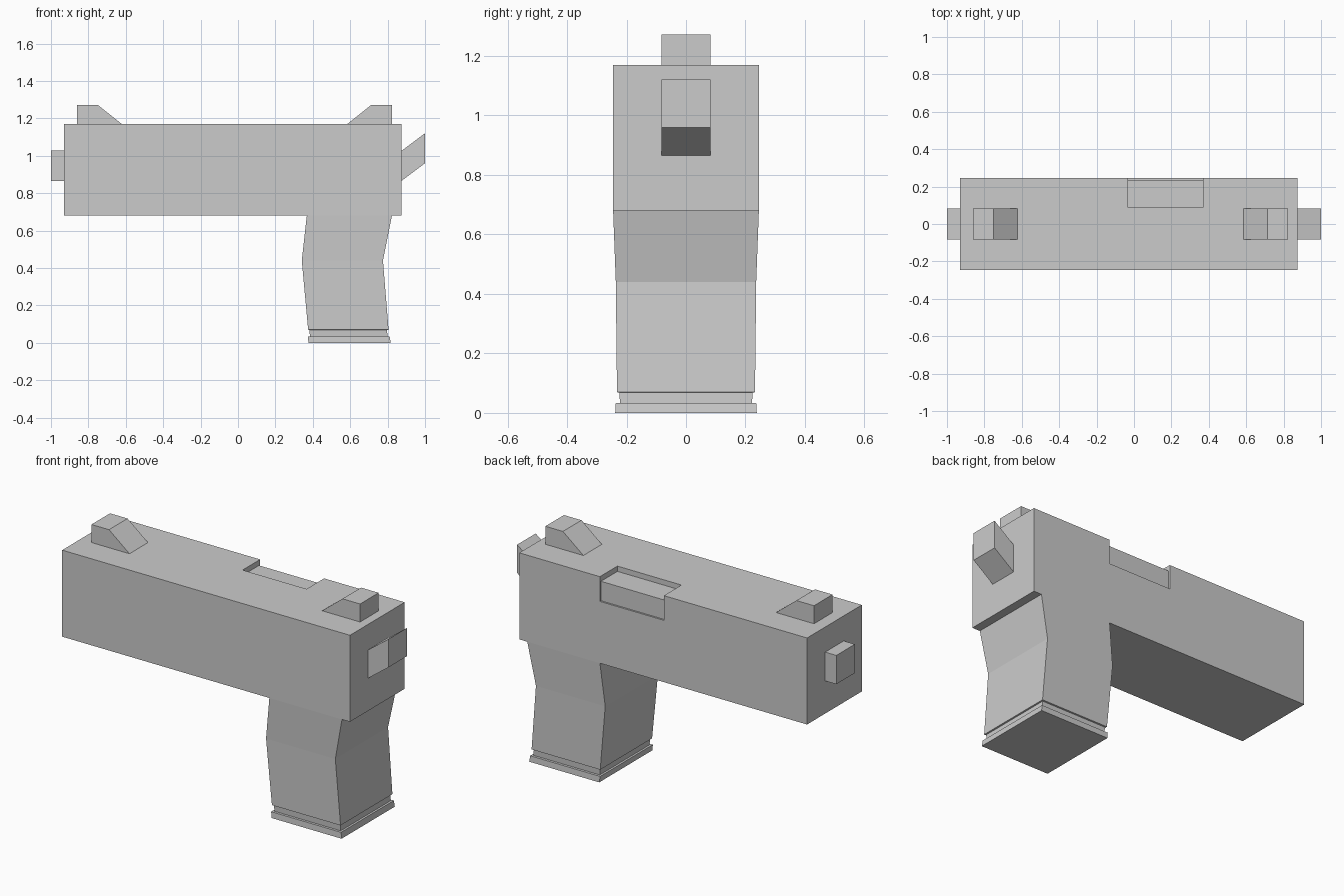
import bpy, bmesh

if "Cube" in bpy.data.objects:
    bpy.data.objects.remove(bpy.data.objects["Cube"])


def make(name, bm):
    bmesh.ops.recalc_face_normals(bm, faces=bm.faces)
    me = bpy.data.meshes.new(name)
    bm.to_mesh(me)
    bm.free()
    ob = bpy.data.objects.new(name, me)
    bpy.context.collection.objects.link(ob)
    return ob


def extrude_profile(name, pts, half):
    """Side (x, z) profile extruded symmetrically along y."""
    bm = bmesh.new()
    f = bm.faces.new([bm.verts.new((x, -half, z)) for x, z in pts])
    r = bmesh.ops.extrude_face_region(bm, geom=[f])
    for v in r["geom"]:
        if isinstance(v, bmesh.types.BMVert):
            v.co.y = half
    return make(name, bm)


def loft(name, rings):
    """Rectangular rings (x0, x1, half y, z) bridged into a capped solid."""
    bm = bmesh.new()
    loops = [[bm.verts.new(p) for p in ((a, -h, z), (b, -h, z), (b, h, z), (a, h, z))]
             for a, b, h, z in rings]
    for lo, hi in zip(loops, loops[1:]):
        for i in range(4):
            j = (i + 1) % 4
            bm.faces.new((lo[i], lo[j], hi[j], hi[i]))
    bm.faces.new(loops[0][::-1])
    bm.faces.new(loops[-1])
    return make(name, bm)


# Main slide block
body = extrude_profile("body", [(-0.93, 0.68), (0.873, 0.68), (0.873, 1.17), (-0.93, 1.17)], 0.245)

# Shallow L-shaped recess on the top/back corner for the side port
bm = bmesh.new()
section = [(0.088, 1.14), (0.235, 1.14), (0.235, 1.03), (0.4, 1.03), (0.4, 1.3), (0.088, 1.3)]
f = bm.faces.new([bm.verts.new((-0.033, y, z)) for y, z in section])
r = bmesh.ops.extrude_face_region(bm, geom=[f])
for v in r["geom"]:
    if isinstance(v, bmesh.types.BMVert):
        v.co.x = 0.368
cutter = make("port_cutter", bm)
cutter.hide_render = True
cutter.hide_viewport = True
cutter.display_type = 'WIRE'
mod = body.modifiers.new("port", 'BOOLEAN')
mod.operation = 'DIFFERENCE'
mod.solver = 'EXACT'
mod.object = cutter

# Sights, muzzle and hammer
extrude_profile("front_sight", [(-0.86, 1.17), (-0.622, 1.17), (-0.75, 1.272), (-0.86, 1.272)], 0.083)
extrude_profile("rear_sight", [(0.585, 1.17), (0.823, 1.17), (0.823, 1.272), (0.713, 1.272)], 0.083)
extrude_profile("muzzle", [(-1.0, 0.865), (-0.93, 0.865), (-0.93, 1.028), (-1.0, 1.028)], 0.083)
extrude_profile("hammer", [(0.873, 0.865), (1.0, 0.96), (1.0, 1.12), (0.873, 1.025)], 0.083)

# Bent grip with a grooved neck and base plate
loft("grip", [
    (0.377, 0.816, 0.238, 0.0),
    (0.373, 0.811, 0.236, 0.034),
    (0.385, 0.799, 0.222, 0.034),
    (0.381, 0.797, 0.224, 0.068),
    (0.375, 0.805, 0.232, 0.07),
    (0.341, 0.775, 0.236, 0.44),
    (0.368, 0.823, 0.245, 0.68),
])
